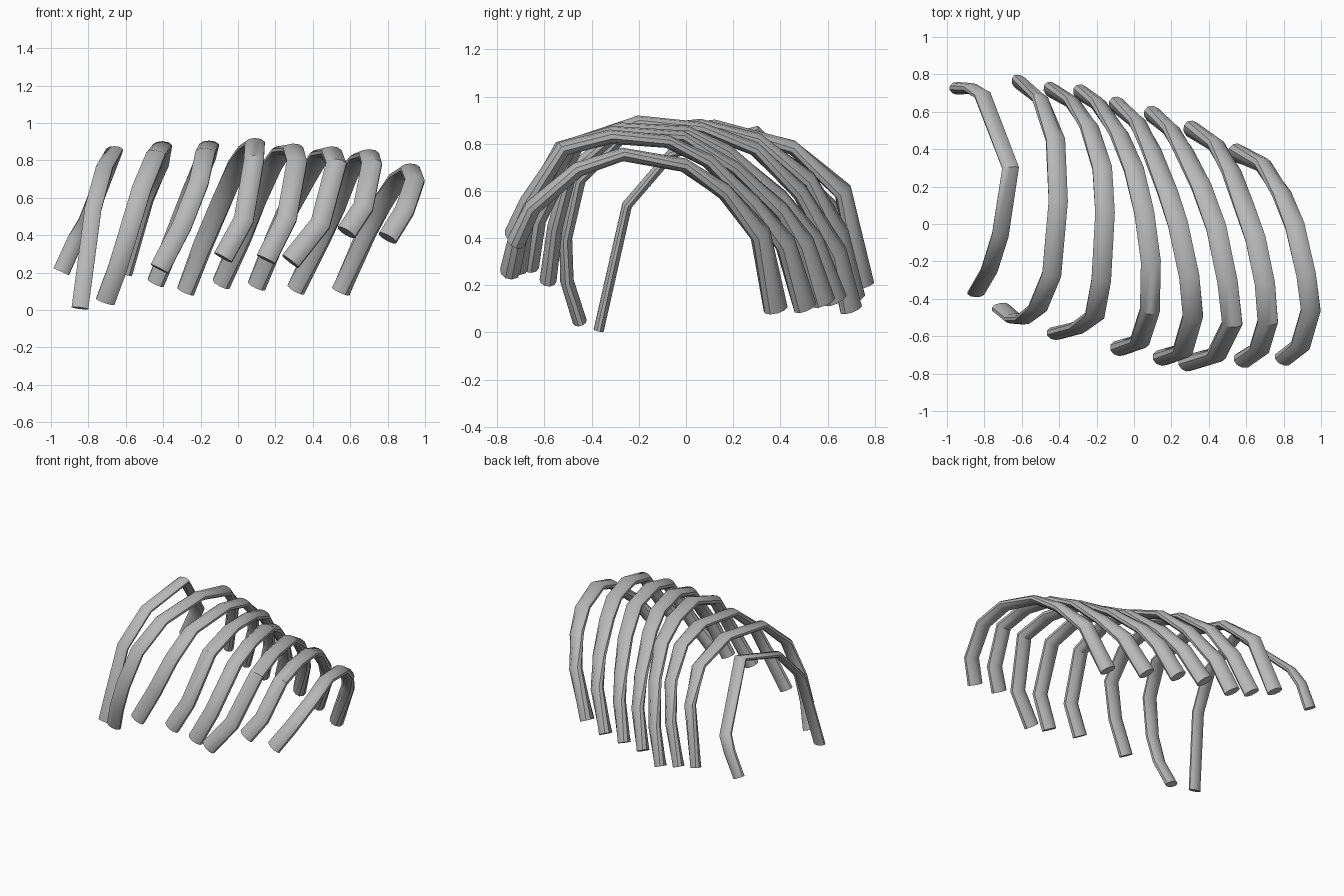
import bpy, bmesh, math
from mathutils import Vector

SIDES = 10
grey = bpy.data.materials.new("bone_grey")
grey.diffuse_color = (0.48, 0.48, 0.48, 1)


def rib(name, path, width, thick, twist_max=42):
    """Sweep a flattened oval along the path, front tip to back tip.
    thick gives the half thickness at the front tip, middle and back tip."""
    pts = [Vector(p) for p in path]
    last = len(pts) - 1
    bm = bmesh.new()
    rings = []
    for i, p in enumerate(pts):
        d_in = (p - pts[i - 1]).normalized() if i > 0 else Vector()
        d_out = (pts[i + 1] - p).normalized() if i < last else Vector()
        tangent = (d_in + d_out).normalized()
        s = 2 * i / last - 1
        # the flat side turns outward toward the back tip
        twist = max(0.0, s) * math.radians(twist_max)
        wide = Vector((math.cos(twist), -math.sin(twist), 0))
        wide = (wide - tangent * wide.dot(tangent)).normalized()
        thin = tangent.cross(wide)
        tip = thick[0] if s < 0 else thick[2]
        h = thick[1] + (tip - thick[1]) * abs(s) ** 1.3
        ring = []
        for k in range(SIDES):
            a = 2 * math.pi * (k + 0.5) / SIDES
            ring.append(bm.verts.new(p + wide * width * math.cos(a) + thin * h * math.sin(a)))
        rings.append(ring)
    for r0, r1 in zip(rings, rings[1:]):
        for k in range(SIDES):
            n = (k + 1) % SIDES
            bm.faces.new((r0[k], r0[n], r1[n], r1[k]))
    bm.faces.new(rings[0][::-1])
    bm.faces.new(rings[-1])
    bmesh.ops.recalc_face_normals(bm, faces=bm.faces)
    mesh = bpy.data.meshes.new(name)
    bm.to_mesh(mesh)
    bm.free()
    mesh.materials.append(grey)
    obj = bpy.data.objects.new(name, mesh)
    bpy.context.collection.objects.link(obj)
    bpy.ops.object.select_all(action='DESELECT')
    obj.select_set(True)
    bpy.context.view_layer.objects.active = obj
    bpy.ops.object.shade_smooth_by_angle(angle=math.radians(40))


# thin end rib
rib("rib_1", [(-.845, -.37, .01), (-.775, -.25, .54), (-.715, -.06, .76), (-.66, .30, .855),
              (-.81, .69, .47), (-.87, .725, .37), (-.945, .725, .205)],
    .047, (.022, .022, .034), 5)

# deep ribs with long front tips
rib("rib_2", [(-.71, -.45, .045), (-.645, -.505, .22), (-.59, -.51, .40), (-.515, -.45, .65),
              (-.44, -.27, .83), (-.405, .12, .875), (-.42, .45, .785), (-.50, .665, .60),
              (-.61, .755, .20)], .054, (.03, .026, .038))
rib("rib_3", [(-.42, -.585, .22), (-.30, -.555, .45), (-.21, -.49, .68), (-.175, -.30, .84),
              (-.155, .06, .88), (-.17, .30, .82), (-.24, .52, .65), (-.33, .65, .42),
              (-.44, .715, .145)], .055, (.036, .026, .04))

# middle ribs
rib("rib_4", [(-.08, -.665, .28), (.03, -.63, .48), (.085, -.46, .80), (.09, -.20, .89),
              (.055, .06, .865), (.0, .29, .78), (-.08, .48, .60), (-.19, .64, .34),
              (-.28, .70, .10)], .056, (.042, .028, .042))
rib("rib_5", [(.15, -.715, .27), (.26, -.68, .49), (.315, -.49, .79), (.295, -.28, .86),
              (.235, .0, .85), (.18, .17, .77), (.09, .40, .57), (.02, .54, .39),
              (-.09, .635, .14)], .057, (.044, .028, .044))
rib("rib_6", [(.28, -.745, .26), (.44, -.70, .46), (.525, -.53, .78), (.50, -.31, .845),
              (.44, -.02, .83), (.36, .20, .70), (.26, .40, .52), (.20, .50, .38),
              (.10, .585, .13)], .057, (.044, .028, .045))

# short ribs
rib("rib_7", [(.58, -.73, .415), (.67, -.67, .55), (.715, -.52, .78), (.70, -.32, .83),
              (.65, -.08, .81), (.59, .09, .73), (.52, .28, .55), (.44, .42, .38),
              (.31, .505, .11)], .057, (.042, .028, .046))
rib("rib_8", [(.80, -.72, .385), (.89, -.65, .53), (.945, -.46, .69), (.92, -.27, .755),
              (.86, -.01, .71), (.79, .16, .60), (.69, .315, .42), (.55, .38, .10)],
    .055, (.04, .028, .05))
